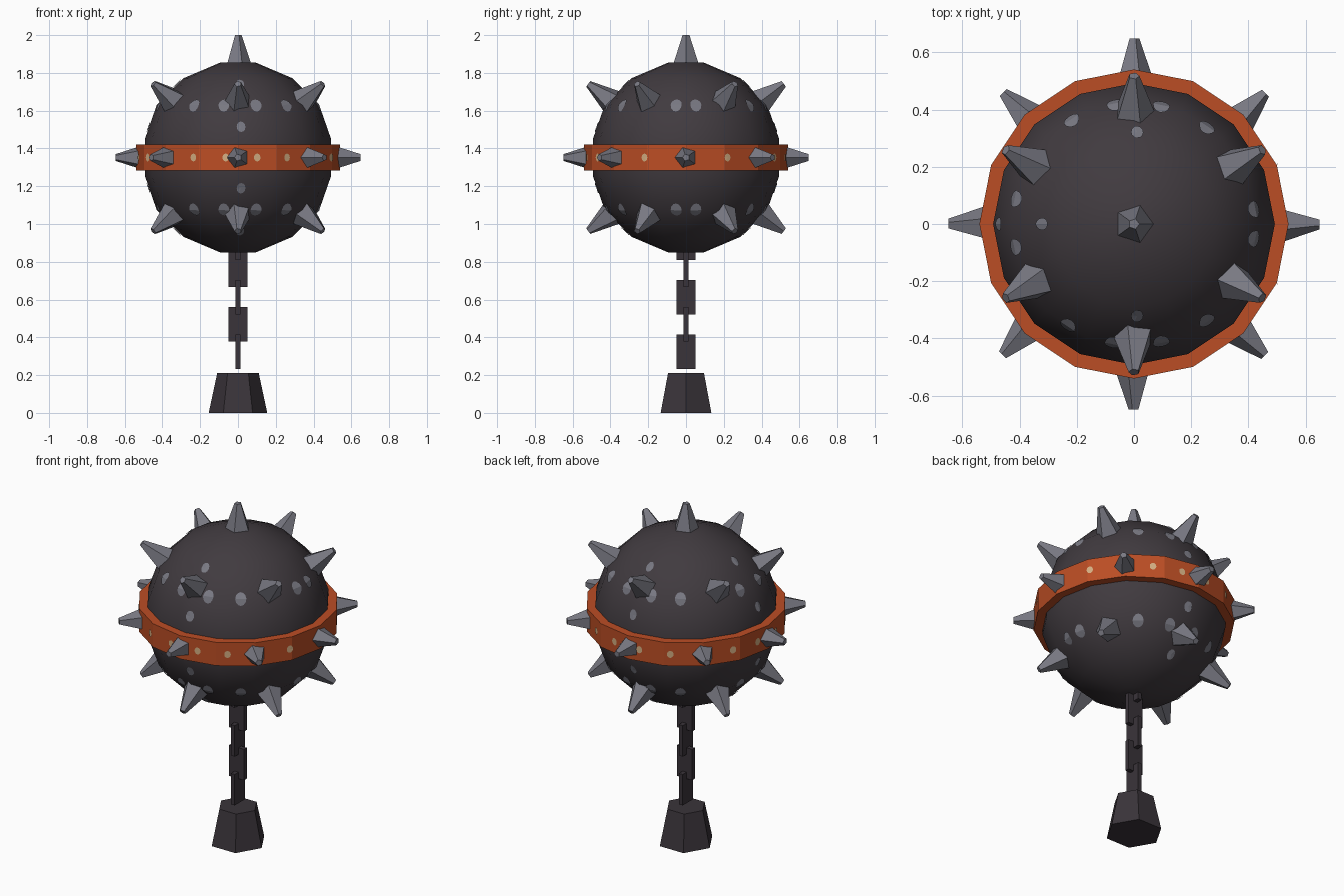
import bpy, bmesh, math
from mathutils import Vector
from mathutils.bvhtree import BVHTree

if "Cube" in bpy.data.objects:
    bpy.data.objects.remove(bpy.data.objects["Cube"])

C = Vector((0, 0, 1.352))  # ball centre


def material(name, rgb):
    m = bpy.data.materials.new(name)
    m.diffuse_color = (*rgb, 1)
    m.use_nodes = True
    m.node_tree.nodes["Principled BSDF"].inputs["Base Color"].default_value = m.diffuse_color
    return m


IRON = material("dark_iron", (0.052, 0.043, 0.050))
CHAIN = material("chain_iron", (0.042, 0.034, 0.042))
STEEL = material("grey_steel", (0.19, 0.19, 0.225))
RUST = material("orange_band", (0.50, 0.075, 0.018))
TAN = material("tan_rivet", (0.65, 0.42, 0.22))


def finish(bm, name, mat, smooth=False, normals=True):
    if normals:
        bmesh.ops.recalc_face_normals(bm, faces=bm.faces)
    me = bpy.data.meshes.new(name)
    bm.to_mesh(me)
    bm.free()
    me.materials.append(mat)
    ob = bpy.data.objects.new(name, me)
    bpy.context.collection.objects.link(ob)
    if smooth:
        bpy.ops.object.select_all(action='DESELECT')
        ob.select_set(True)
        bpy.context.view_layer.objects.active = ob
        bpy.ops.object.shade_smooth_by_angle(angle=math.radians(40))
    return ob


def lathe(profile, sides=16, closed=False):
    """Revolve (radius, height) points about the ball's vertical axis."""
    bm = bmesh.new()
    rings = [[bm.verts.new(C + Vector((r * math.cos(a), r * math.sin(a), z)))
              for a in (2 * math.pi * i / sides for i in range(sides))] for r, z in profile]
    pairs = list(zip(rings, rings[1:]))
    if closed:
        pairs.append((rings[-1], rings[0]))
    else:
        bm.faces.new(rings[0])
        bm.faces.new(rings[-1])
    for lo, hi in pairs:
        for i in range(sides):
            j = (i + 1) % sides
            bm.faces.new((lo[i], lo[j], hi[j], hi[i]))
    bmesh.ops.recalc_face_normals(bm, faces=bm.faces)
    return bm


def direction(az, el):
    a, e = math.radians(az), math.radians(el)
    return Vector((math.cos(a) * math.cos(e), math.sin(a) * math.cos(e), math.sin(e)))


# Ball: flat-capped 16-sided sphere
half = [(0.492, 0.10), (0.43, 0.278), (0.288, 0.42), (0.095, 0.502)]
bm = lathe([(r, -z) for r, z in reversed(half)] + half)
ball_tree = BVHTree.FromBMesh(bm)
finish(bm, "ball", IRON, smooth=True)

# Band round the middle
bm = lathe([(0.54, -0.069), (0.54, 0.069), (0.47, 0.069), (0.47, -0.069)], closed=True)
band_tree = BVHTree.FromBMesh(bm)
finish(bm, "band", RUST)


# Spikes: five-sided truncated cones pointing outward
def spike(name, az, el):
    d = direction(az, el)
    bm = bmesh.new()
    bmesh.ops.create_cone(bm, cap_ends=True, segments=5, radius1=0.083, radius2=0.019, depth=0.19)
    for v in bm.verts:
        v.co.z += 0.553
        v.co.xy = (-v.co.y, v.co.x) if el < 89 else (v.co.y, -v.co.x)
    q = d.to_track_quat('Z', 'Y')
    for v in bm.verts:
        v.co = C + (q @ v.co if el < 89 else v.co.copy())
        if el >= 89:
            x, y = v.co.x, v.co.y
            v.co.x, v.co.y = x, y
    finish(bm, name, STEEL)


spike("top_spike", 0, 90)
for k in range(8):
    spike("middle_spike", 45 * k, 0)
for k in range(6):
    spike("upper_spike", 30 + 60 * k, 37)
    spike("lower_spike", 30 + 60 * k, -37)


# Rivets: thin oval plates that follow the surface below them
def add_rivet(bm, tree, az, el, w, h, lift=0.005):
    d = direction(az, el)
    side = Vector((0, 0, 1)).cross(d).normalized()
    up = d.cross(side)

    def place(u, v):
        p = d * 0.51 + side * u + up * v
        ray = p.normalized()
        hit = tree.ray_cast(C + ray * 2, -ray)[0]
        return bm.verts.new(hit + ray * lift)

    n = 12
    mid = place(0, 0)
    rim = [place(w * math.cos(2 * math.pi * i / n), h * math.sin(2 * math.pi * i / n))
           for i in range(n)]
    for i in range(n):
        bm.faces.new((mid, rim[i], rim[(i + 1) % n]))


bm = bmesh.new()
for s in (1, -1):
    for az in (7, 53, 77, 99, 121, 168, 191, 237, 260, 283, 307, 353):
        add_rivet(bm, ball_tree, az, s * 33.2, 0.03, 0.038)
    for az in (88, 180, 272):
        add_rivet(bm, ball_tree, az, s * 19, 0.024, 0.03)
        add_rivet(bm, ball_tree, az, s * 50.5, 0.022, 0.03)
finish(bm, "ball_rivets", STEEL, normals=False)

bm = bmesh.new()
for az in (3, 24, 42, 61, 79, 97, 116, 134, 153, 171):
    for a in (az, -az):
        add_rivet(bm, band_tree, a, 0, 0.017, 0.02, 0.004)
finish(bm, "band_rivets", TAN, normals=False)

# Chain: flat links turned alternately
for k in range(5):
    bm = bmesh.new()
    bmesh.ops.create_cube(bm, size=1)
    wide, thin = 0.098, 0.026
    sx, sy = (thin, wide) if k % 2 == 0 else (wide, thin)
    for v in bm.verts:
        v.co = Vector((v.co.x * sx, v.co.y * sy, v.co.z * 0.183 + 0.324 + 0.1445 * k))
    finish(bm, "chain_link", CHAIN)

# Anchor weight: six-sided tapered block
bm = bmesh.new()
bmesh.ops.create_cone(bm, cap_ends=True, segments=6, radius1=0.155, radius2=0.11, depth=0.21)
for v in bm.verts:
    v.co = Vector((v.co.y, -v.co.x, v.co.z + 0.105))
finish(bm, "anchor_weight", CHAIN)
